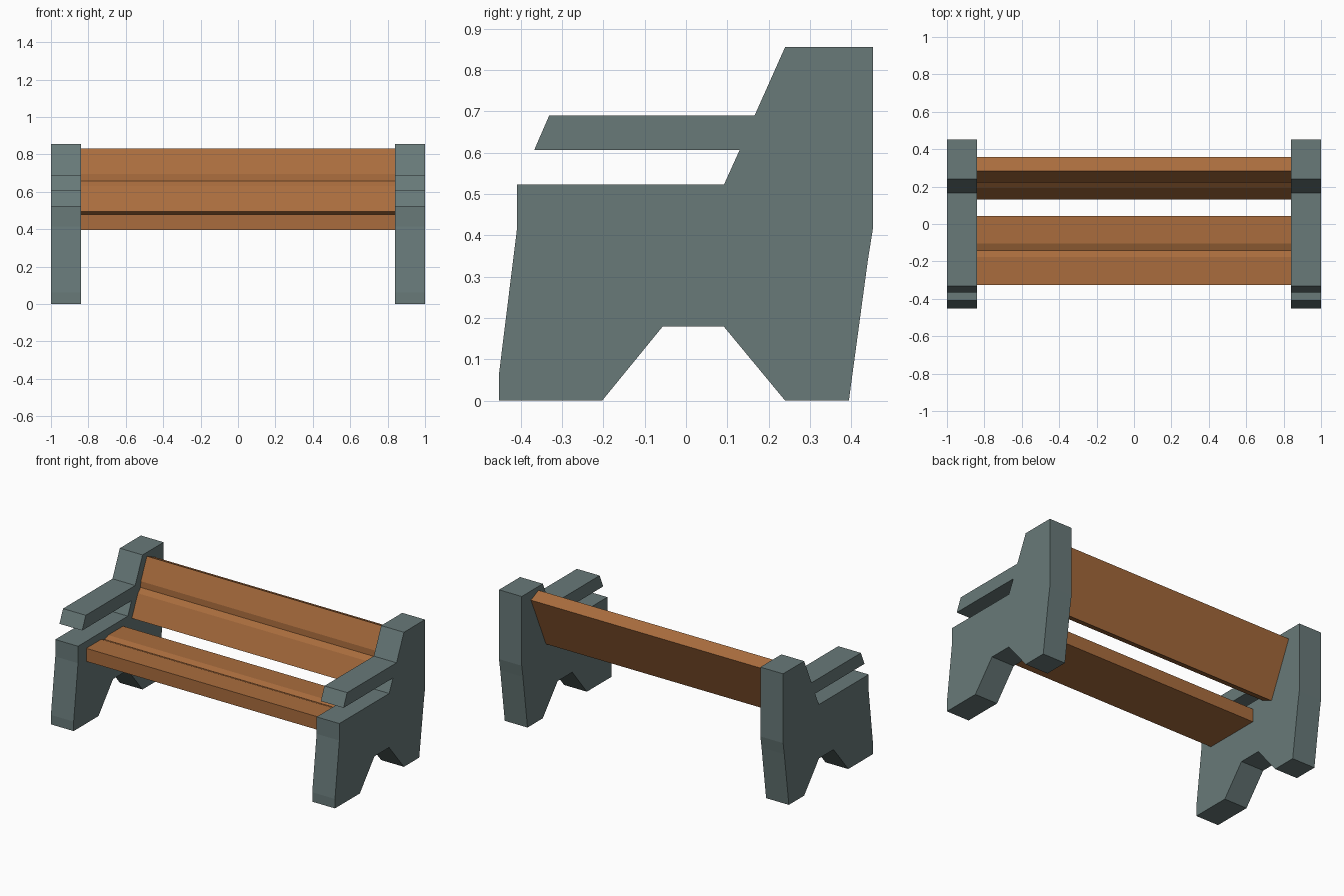
import bpy, bmesh, math

if "Cube" in bpy.data.objects:
    bpy.data.objects.remove(bpy.data.objects["Cube"])


def material(name, rgb):
    m = bpy.data.materials.new(name)
    m.diffuse_color = (*rgb, 1.0)
    m.use_nodes = True
    m.node_tree.nodes["Principled BSDF"].inputs["Base Color"].default_value = m.diffuse_color
    return m


STONE = material("grey_green", (0.138, 0.192, 0.190))
WOOD = material("warm_wood", (0.40, 0.152, 0.047))


def extrude_profile(name, profile, x0, x1, mat):
    """Extrude a (y, z) outline along x from x0 to x1."""
    bm = bmesh.new()
    face = bm.faces.new([bm.verts.new((x0, y, z)) for y, z in profile])
    ext = bmesh.ops.extrude_face_region(bm, geom=[face])
    moved = [v for v in ext["geom"] if isinstance(v, bmesh.types.BMVert)]
    bmesh.ops.translate(bm, verts=moved, vec=(x1 - x0, 0, 0))
    bmesh.ops.recalc_face_normals(bm, faces=bm.faces[:])
    mesh = bpy.data.meshes.new(name)
    bm.to_mesh(mesh)
    bm.free()
    mesh.materials.append(mat)
    ob = bpy.data.objects.new(name, mesh)
    bpy.context.collection.objects.link(ob)
    return ob


# End support: feet, armrest with slot below it, and back post in one outline
support = [(-0.453, 0), (-0.203, 0), (-0.056, 0.18), (0.091, 0.18), (0.24, 0),
           (0.394, 0), (0.44, 0.34), (0.452, 0.415), (0.452, 0.856),
           (0.24, 0.856), (0.166, 0.69), (-0.331, 0.69), (-0.367, 0.607),
           (0.13, 0.607), (0.092, 0.523), (-0.409, 0.523), (-0.409, 0.415),
           (-0.453, 0.06)]
extrude_profile("left_support", support, -1.0, -0.84, STONE)
extrude_profile("right_support", support, 0.84, 1.0, STONE)

# Board with a shallow V groove along the middle of its upper face
LENGTH, THICK, GROOVE, DEPTH = 0.37, 0.083, 0.036, 0.014
mid = LENGTH / 2
board = [(0, 0), (mid - GROOVE, 0), (mid, -DEPTH), (mid + GROOVE, 0),
         (LENGTH, 0), (LENGTH, -THICK), (0, -THICK)]


def make_board(name, y, z, tilt):
    """Place the board with its front upper edge at (y, z), tilted about x."""
    c, s = math.cos(tilt), math.sin(tilt)
    outline = [(y + u * c - v * s, z + u * s + v * c) for u, v in board]
    extrude_profile(name, outline, -0.84, 0.84, WOOD)


# Flat seat and reclined backrest
make_board("seat", -0.326, 0.478, 0.0)
make_board("backrest", 0.132, 0.494, math.radians(65.8))
